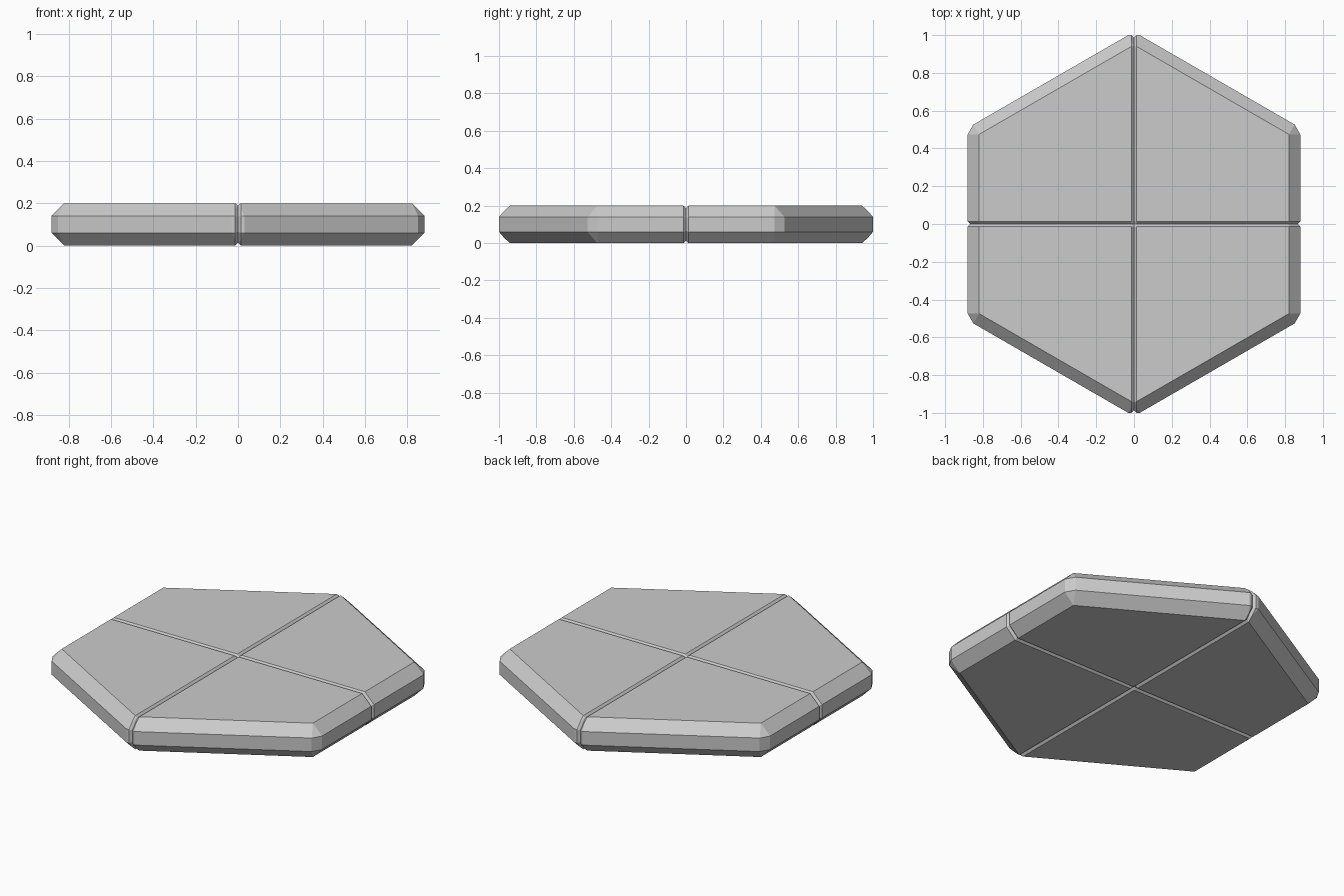
import bpy, bmesh, math
from mathutils import Vector

if "Cube" in bpy.data.objects:
    bpy.data.objects.remove(bpy.data.objects["Cube"])

APOTHEM, HEIGHT, CHAMFER = 0.881, 0.2, 0.06
CORNER_CUT = 0.035
SEAM_HALF, SEAM_DEPTH = 0.013, 0.014


def hexagon(apothem):
    r = apothem / math.cos(math.pi / 6)
    return [Vector((r * math.cos(a), r * math.sin(a), 0))
            for a in (math.radians(30 + 60 * k) for k in range(6))]


bm = bmesh.new()

# Chamfered hexagonal slab: sharp caps, clipped corners around the rim
caps = hexagon(APOTHEM - CHAMFER)
rim = hexagon(APOTHEM)
for z in (0, HEIGHT):
    for p in caps:
        bm.verts.new((p.x, p.y, z))
for z in (CHAMFER, HEIGHT - CHAMFER):
    for i, p in enumerate(rim):
        for q in (rim[i - 1], rim[(i + 1) % 6]):
            c = p + (q - p).normalized() * CORNER_CUT
            bm.verts.new((c.x, c.y, z))
bmesh.ops.convex_hull(bm, input=bm.verts[:])
bmesh.ops.dissolve_limit(bm, angle_limit=0.01, verts=bm.verts[:], edges=bm.edges[:])
bmesh.ops.recalc_face_normals(bm, faces=bm.faces[:])

# Crossing seams dividing the tile into quarters
for axis in (Vector((1, 0, 0)), Vector((0, 1, 0))):
    for d in (-SEAM_HALF, 0, SEAM_HALF):
        bmesh.ops.bisect_plane(bm, geom=bm.verts[:] + bm.edges[:] + bm.faces[:],
                               dist=1e-5, plane_co=axis * d, plane_no=axis)

# Press the seam lines inward to form V grooves
bm.normal_update()
moves = [(v, v.normal.copy()) for v in bm.verts
         if abs(v.co.x) < 1e-4 or abs(v.co.y) < 1e-4]
for v, n in moves:
    v.co -= n * SEAM_DEPTH
bmesh.ops.recalc_face_normals(bm, faces=bm.faces[:])

mesh = bpy.data.meshes.new("hex_tile")
bm.to_mesh(mesh)
bm.free()
tile = bpy.data.objects.new("hex_tile", mesh)
bpy.context.collection.objects.link(tile)
